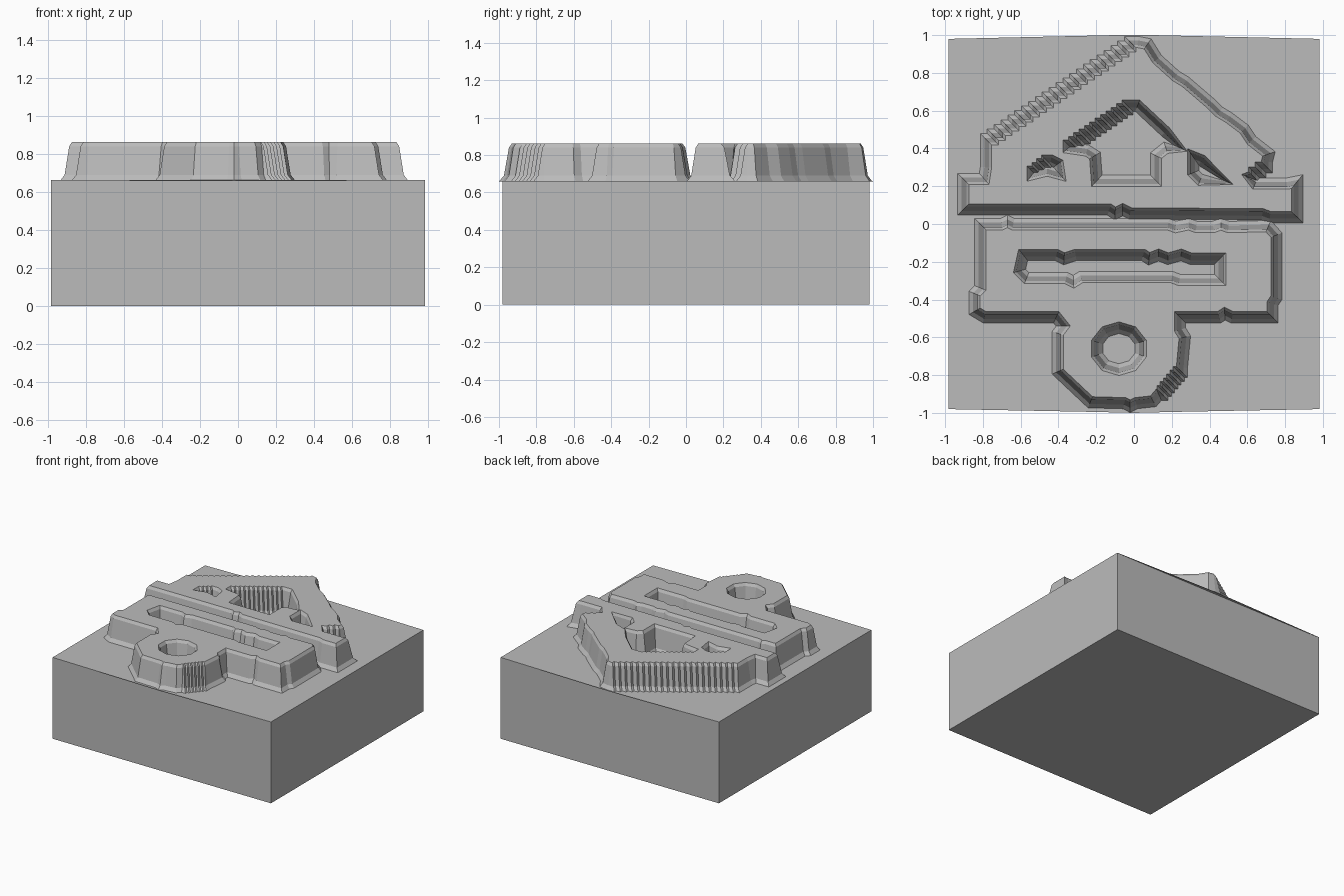
import bpy
import bmesh
import math
from mathutils import Vector

cube = bpy.data.objects.get("Cube")
if cube:
    bpy.data.objects.remove(cube, do_unlink=True)

grey = bpy.data.materials.new("plain grey")
grey.use_nodes = True
COLOUR = (0.5, 0.5, 0.5, 1)
grey.diffuse_color = COLOUR
grey.node_tree.nodes["Principled BSDF"].inputs["Base Color"].default_value = COLOUR

BASE_TOP = 0.66
# Wall section of the raised relief: outward offset and height
WALL = [(0.035, BASE_TOP), (0.012, 0.69), (-0.012, 0.84), (-0.026, 0.862)]


def finish(bm, name):
    bmesh.ops.recalc_face_normals(bm, faces=bm.faces)
    mesh = bpy.data.meshes.new(name)
    bm.to_mesh(mesh)
    bm.free()
    mesh.materials.append(grey)
    obj = bpy.data.objects.new(name, mesh)
    bpy.context.collection.objects.link(obj)
    return obj


def stairs(start, end, steps, x_first=True):
    """Points of a stepped diagonal, including both ends."""
    points = [start]
    for i in range(steps):
        a, b = [(start[0] + (end[0] - start[0]) * t / steps,
                 start[1] + (end[1] - start[1]) * t / steps) for t in (i, i + 1)]
        points += [(b[0], a[1]) if x_first else (a[0], b[1]), b]
    return points


def signed_area(loop):
    return sum(p[0] * q[1] - q[0] * p[1] for p, q in zip(loop, loop[1:] + loop[:1])) / 2


def offset(loop, distance):
    """Move a loop to the right of its direction of travel with limited mitres."""
    result = []
    for i, point in enumerate(loop):
        p = Vector(point)
        into = (p - Vector(loop[i - 1])).normalized()
        out = (Vector(loop[(i + 1) % len(loop)]) - p).normalized()
        n1, n2 = Vector((into.y, -into.x)), Vector((out.y, -out.x))
        mitre = (n1 + n2) / max(1 + n1.dot(n2), 0.6)
        result.append(p + mitre * distance)
    return result


def prism(name, outline, bottom, top):
    bm = bmesh.new()
    face = bm.faces.new([bm.verts.new((x, y, bottom)) for x, y in outline])
    new = bmesh.ops.extrude_face_region(bm, geom=[face])["geom"]
    bmesh.ops.translate(bm, vec=(0, 0, top - bottom),
                        verts=[v for v in new if isinstance(v, bmesh.types.BMVert)])
    return finish(bm, name)


def relief(name, outline, holes):
    """Raised island with sloping walls around its outline and its holes."""
    bm = bmesh.new()
    rim = []
    for loop, direction in [(outline, 1)] + [(h, -1) for h in holes]:
        if signed_area(loop) * direction < 0:
            loop = loop[::-1]
        rings = [[bm.verts.new((p.x, p.y, z)) for p in offset(loop, d)] for d, z in WALL]
        count = len(loop)
        for low, high in zip(rings, rings[1:]):
            for i in range(count):
                j = (i + 1) % count
                bm.faces.new((low[i], low[j], high[j], high[i]))
        rim += [bm.edges.get((rings[-1][i], rings[-1][(i + 1) % count])) for i in range(count)]
    bmesh.ops.triangle_fill(bm, use_beauty=True, edges=rim, normal=(0, 0, 1))
    return finish(bm, name)


# Block and the thin sheet on it that swells slightly at front and back
S = 0.983
prism("block", [(-S, -0.98), (S, -0.98), (S, 0.98), (-S, 0.98)], 0, BASE_TOP)
prism("top_sheet", [(-S, -0.98), (-0.2, -0.995), (0, -1), (0.2, -0.995), (S, -0.98),
                    (S, 0.98), (0.1, 1), (-0.1, 1), (-S, 0.98)], BASE_TOP - 0.002, BASE_TOP + 0.002)

# Gable with its long beam
gable = [(-0.9, 0.235), (-0.9, 0.08), (-0.13, 0.08), (-0.1, 0.06), (-0.06, 0.08), (-0.02, 0.06),
         (0.68, 0.055), (0.72, 0.04), (0.86, 0.04), (0.86, 0.22), (0.81, 0.21), (0.64, 0.21)]
gable += stairs((0.6, 0.25), (0.7, 0.33), 3)
gable += [(0.71, 0.37), (0.62, 0.44), (0.58, 0.5), (0.5, 0.56), (0.45, 0.59), (0.41, 0.63),
          (0.27, 0.75), (0.22, 0.78), (0.12, 0.87), (0.07, 0.95)]
gable += stairs((0.02, 0.96), (-0.78, 0.42), 22)
gable += [(-0.78, 0.3), (-0.79, 0.235)]

doorway = stairs((-0.35, 0.4), (-0.01, 0.63), 12, False)
doorway += [(0.02, 0.63), (0.17, 0.49), (0.25, 0.4), (0.17, 0.4), (0.12, 0.36),
            (0.12, 0.225), (-0.2, 0.225), (-0.21, 0.36), (-0.25, 0.385)]
left_gap = stairs((-0.54, 0.26), (-0.44, 0.34), 4, False)
left_gap += [(-0.4, 0.32), (-0.39, 0.26), (-0.46, 0.28)]
right_gap = [(0.31, 0.36), (0.36, 0.34), (0.5, 0.22), (0.35, 0.23), (0.31, 0.27)]
relief("gable_relief", gable, [doorway, left_gap, right_gap])

# Wide lower panel with a rounded tab
panel = [(-0.81, -0.005), (-0.81, -0.34), (-0.84, -0.37), (-0.84, -0.46), (-0.79, -0.49),
         (-0.41, -0.49), (-0.37, -0.54), (-0.4, -0.58), (-0.4, -0.78), (-0.23, -0.94),
         (-0.05, -0.945), (-0.02, -0.96), (0.01, -0.945), (0.1, -0.935)]
panel += stairs((0.13, -0.9), (0.25, -0.76), 7)
panel += [(0.265, -0.6), (0.24, -0.56), (0.24, -0.49), (0.45, -0.49), (0.48, -0.47),
          (0.52, -0.49), (0.73, -0.49), (0.73, -0.42), (0.75, -0.39), (0.75, -0.06),
          (0.71, -0.015), (0.5, -0.02), (0.46, -0.005), (0.42, -0.02), (0.33, -0.02),
          (0.29, -0.005), (0.22, -0.02), (0.18, -0.005), (-0.64, -0.005), (-0.67, 0.01), (-0.7, -0.005)]

slot = [(-0.61, -0.25), (-0.59, -0.16), (-0.41, -0.16), (-0.37, -0.18), (-0.31, -0.16),
        (0.05, -0.16), (0.08, -0.18), (0.13, -0.16), (0.18, -0.18), (0.25, -0.16), (0.3, -0.18),
        (0.46, -0.18), (0.46, -0.3), (0.24, -0.3), (0.2, -0.285), (-0.28, -0.285),
        (-0.32, -0.31), (-0.36, -0.29), (-0.57, -0.29)]
eye = [(-0.08 + 0.125 * math.cos(a), -0.66 + 0.115 * math.sin(a))
       for a in [math.tau * (k + 0.5) / 10 for k in range(10)]]
relief("panel_relief", panel, [slot, eye])
